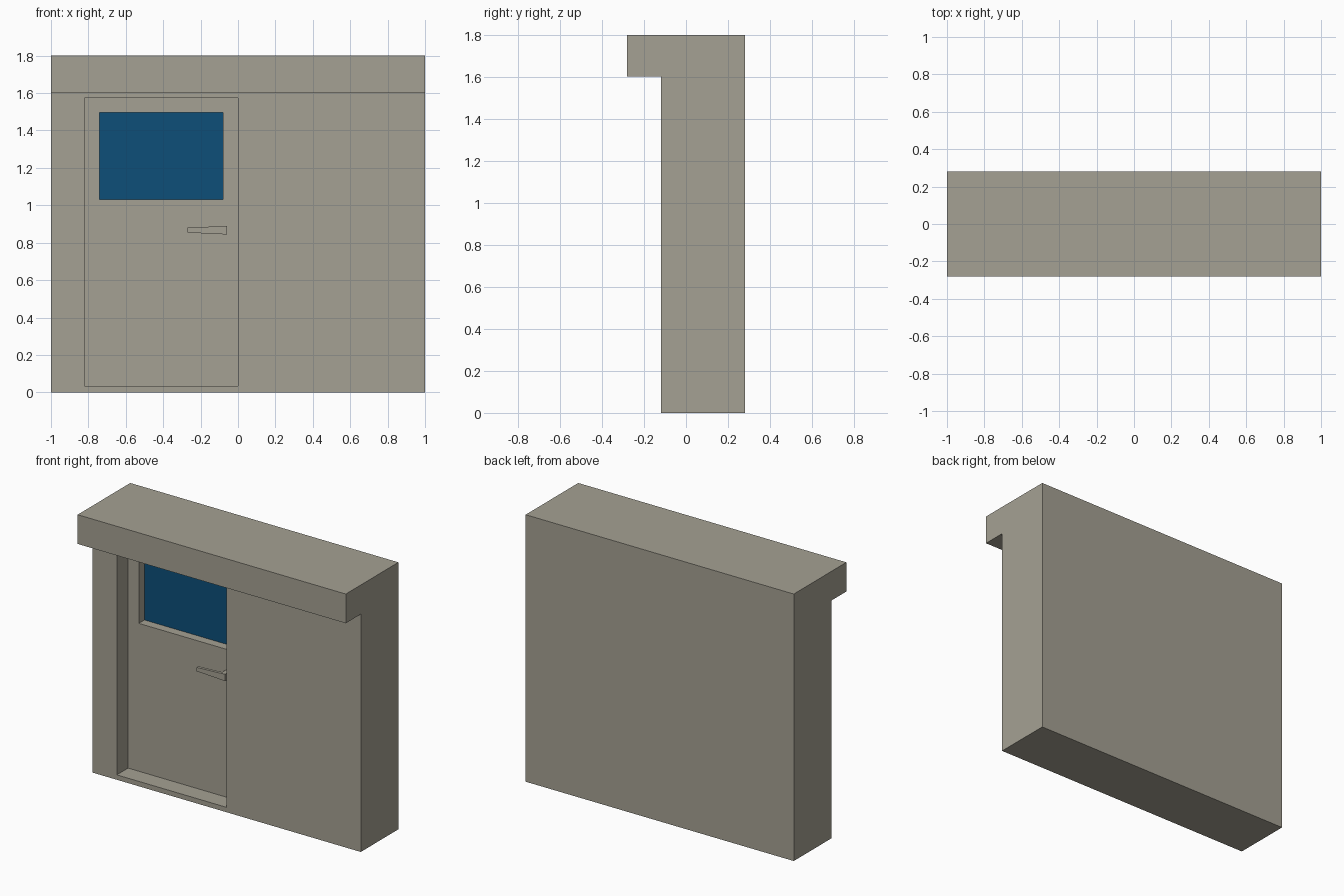
import bpy
import bmesh

if "Cube" in bpy.data.objects:
    bpy.data.objects.remove(bpy.data.objects["Cube"])


def material(name, rgb):
    m = bpy.data.materials.new(name)
    m.diffuse_color = (*rgb, 1)
    m.use_nodes = True
    m.node_tree.nodes["Principled BSDF"].inputs["Base Color"].default_value = m.diffuse_color
    return m


stone = material("warm_grey", (0.375, 0.355, 0.292))
glass = material("window_blue", (0.004, 0.078, 0.191))


def finish(bm, name, mats):
    bmesh.ops.remove_doubles(bm, verts=bm.verts[:], dist=1e-4)
    bmesh.ops.recalc_face_normals(bm, faces=bm.faces[:])
    me = bpy.data.meshes.new(name)
    bm.to_mesh(me)
    bm.free()
    for m in mats:
        me.materials.append(m)
    ob = bpy.data.objects.new(name, me)
    bpy.context.collection.objects.link(ob)
    return ob


def ring(bm, x0, x1, z0, z1, y):
    return [bm.verts.new((x, y, z)) for x, z in ((x0, z0), (x1, z0), (x1, z1), (x0, z1))]


# Wall with overhanging lintel: side profile (y, z) drawn along x, front left open
bm = bmesh.new()
profile = [(-0.12, 0), (0.28, 0), (0.28, 1.8), (-0.28, 1.8), (-0.28, 1.603), (-0.12, 1.603)]
left = [bm.verts.new((-1, y, z)) for y, z in profile]
right = [bm.verts.new((1, y, z)) for y, z in profile]
bm.faces.new(left)
bm.faces.new(right)
for i in range(len(profile) - 1):
    bm.faces.new((left[i], left[i + 1], right[i + 1], right[i]))

# Front: wall face, door recess, door leaf, window recess, as nested rings
door = (-0.82, 0.0, 0.033, 1.573)
window = (-0.74, -0.08, 1.03, 1.495)
rings = [ring(bm, *r) for r in (
    (-1, 1, 0, 1.603, -0.12), (*door, -0.12), (*door, 0.0), (*window, 0.0), (*window, 0.06))]
for a, b in zip(rings, rings[1:]):
    for i in range(4):
        j = (i + 1) % 4
        bm.faces.new((a[i], a[j], b[j], b[i]))

# Window pane closes the innermost ring
bm.faces.new(rings[-1]).material_index = 1
finish(bm, "wall_with_door", [stone, glass])

# Door handle: tapered lever with a neck running back to the door leaf
bm = bmesh.new()
plan = [(-0.27, -0.055), (-0.058, -0.055), (-0.058, 0.002), (-0.092, 0.002), (-0.092, -0.036), (-0.27, -0.036)]


def half_height(x):
    return 0.013 + 0.010 * (x + 0.27) / 0.212


low = [bm.verts.new((x, y, 0.867 - half_height(x))) for x, y in plan]
high = [bm.verts.new((x, y, 0.867 + half_height(x))) for x, y in plan]
bm.faces.new(low)
bm.faces.new(high)
for i in range(len(plan)):
    j = (i + 1) % len(plan)
    bm.faces.new((low[i], low[j], high[j], high[i]))
finish(bm, "door_handle", [stone])
